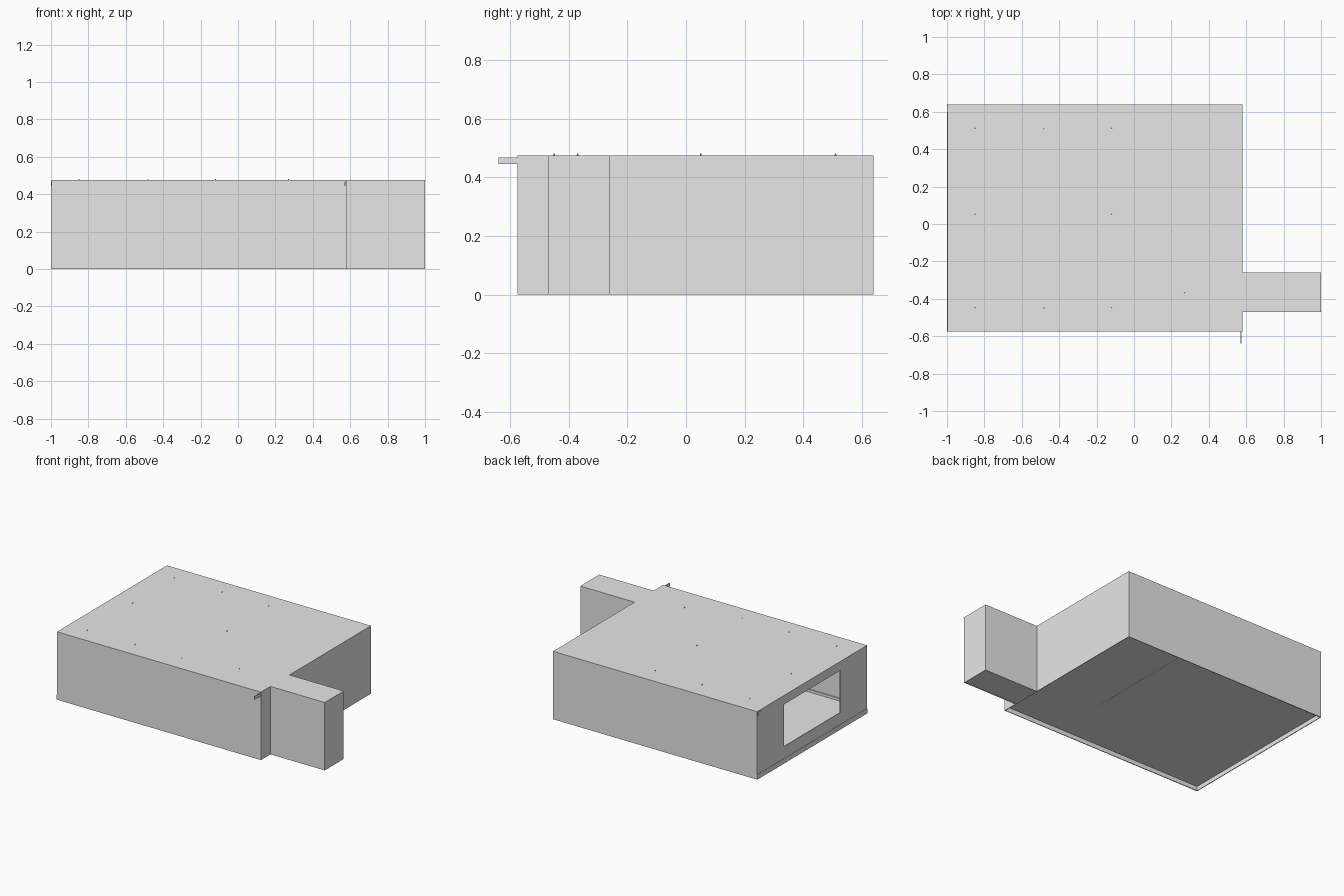
import bpy, bmesh

if "Cube" in bpy.data.objects:
    bpy.data.objects.remove(bpy.data.objects["Cube"])

grey = bpy.data.materials.new("plain grey")
grey.use_nodes = True
grey.diffuse_color = (0.8, 0.8, 0.8, 1)
grey.node_tree.nodes["Principled BSDF"].inputs["Base Color"].default_value = (0.8, 0.8, 0.8, 1)

# Main dimensions
LEFT, RIGHT, FRONT, BACK = -0.995, 0.58, -0.575, 0.64
END, NEAR, FAR = 1.0, -0.47, -0.26
TOP, FLOOR, THICK = 0.475, 0.035, 0.006


def finish(name, bm):
    bmesh.ops.recalc_face_normals(bm, faces=bm.faces)
    mesh = bpy.data.meshes.new(name)
    bm.to_mesh(mesh)
    bm.free()
    mesh.materials.append(grey)
    obj = bpy.data.objects.new(name, mesh)
    bpy.context.collection.objects.link(obj)
    return obj


def box(name, x, y, z):
    bm = bmesh.new()
    bmesh.ops.create_cube(bm, size=1)
    for v in bm.verts:
        for i, (low, high) in enumerate((x, y, z)):
            v.co[i] = high if v.co[i] > 0 else low
    return finish(name, bm)


# Room shell: outline with an entry alcove, open below and on the window side
outline = [(LEFT, FRONT), (RIGHT, FRONT), (RIGHT, NEAR), (END, NEAR),
           (END, FAR), (RIGHT, FAR), (RIGHT, BACK), (LEFT, BACK)]
bm = bmesh.new()
low = [bm.verts.new((x, y, 0)) for x, y in outline]
high = [bm.verts.new((x, y, TOP)) for x, y in outline]
for i in range(len(outline) - 1):
    bm.faces.new((low[i], low[i + 1], high[i + 1], high[i]))
bm.faces.new(high)
shell = finish("walls_and_ceiling", bm)
# Make sure the ceiling points up so that the thickness goes inward
if max(shell.data.polygons, key=lambda p: p.center.z).normal.z < 0:
    shell.data.flip_normals()
solid = shell.modifiers.new("thickness", "SOLIDIFY")
solid.thickness = THICK
solid.offset = -1

# Side wall with a wide window opening
bm = bmesh.new()


def ring(y0, y1, z0, z1):
    return [bm.verts.new((LEFT, y, z)) for y, z in ((y0, z0), (y1, z0), (y1, z1), (y0, z1))]


outer = ring(FRONT, BACK, FLOOR, TOP)
inner = ring(-0.28, 0.34, 0.117, 0.412)
for i in range(4):
    j = (i + 1) % 4
    bm.faces.new((outer[i], outer[j], inner[j], inner[i]))
window_wall = finish("window_wall", bm)
window_wall.modifiers.new("thickness", "SOLIDIFY").thickness = THICK
window_wall.modifiers["thickness"].offset = 0

# Base strip under the window wall
box("base_strip", (-1, LEFT), (FRONT, BACK), (0, FLOOR))

# Floors
box("main_floor", (LEFT, RIGHT - THICK), (FRONT + THICK, BACK - THICK), (FLOOR - 0.005, FLOOR))
box("alcove_floor", (RIGHT - THICK, END - THICK), (NEAR + THICK, FAR - THICK), (0.001, 0.006))

# Inner partition and skirting
box("partition_wall", (0.125, 0.135), (-0.2, BACK - THICK), (FLOOR - 0.006, TOP - THICK))
box("front_skirting", (LEFT, RIGHT - THICK), (FRONT + THICK, FRONT + 0.012), (FLOOR, FLOOR + 0.018))

# Small plates at two opposite corners
box("front_bracket", (0.57, 0.576), (-0.64, FRONT), (0.445, 0.467))
box("side_bracket", (-1, LEFT), (0.6, 0.63), (0.445, 0.467))

# Ceiling light tips poking through the roof
spots = [(x, y) for x in (-0.85, -0.48, -0.12) for y in (-0.45, 0.05, 0.51)]
spots.remove((-0.48, 0.05))
spots.append((0.27, -0.37))
for x, y in spots:
    bm = bmesh.new()
    bmesh.ops.create_cone(bm, cap_ends=True, segments=8, radius1=0.004, radius2=0.002, depth=0.012)
    bmesh.ops.translate(bm, verts=bm.verts, vec=(x, y, TOP))
    finish("ceiling_light_tip", bm)
